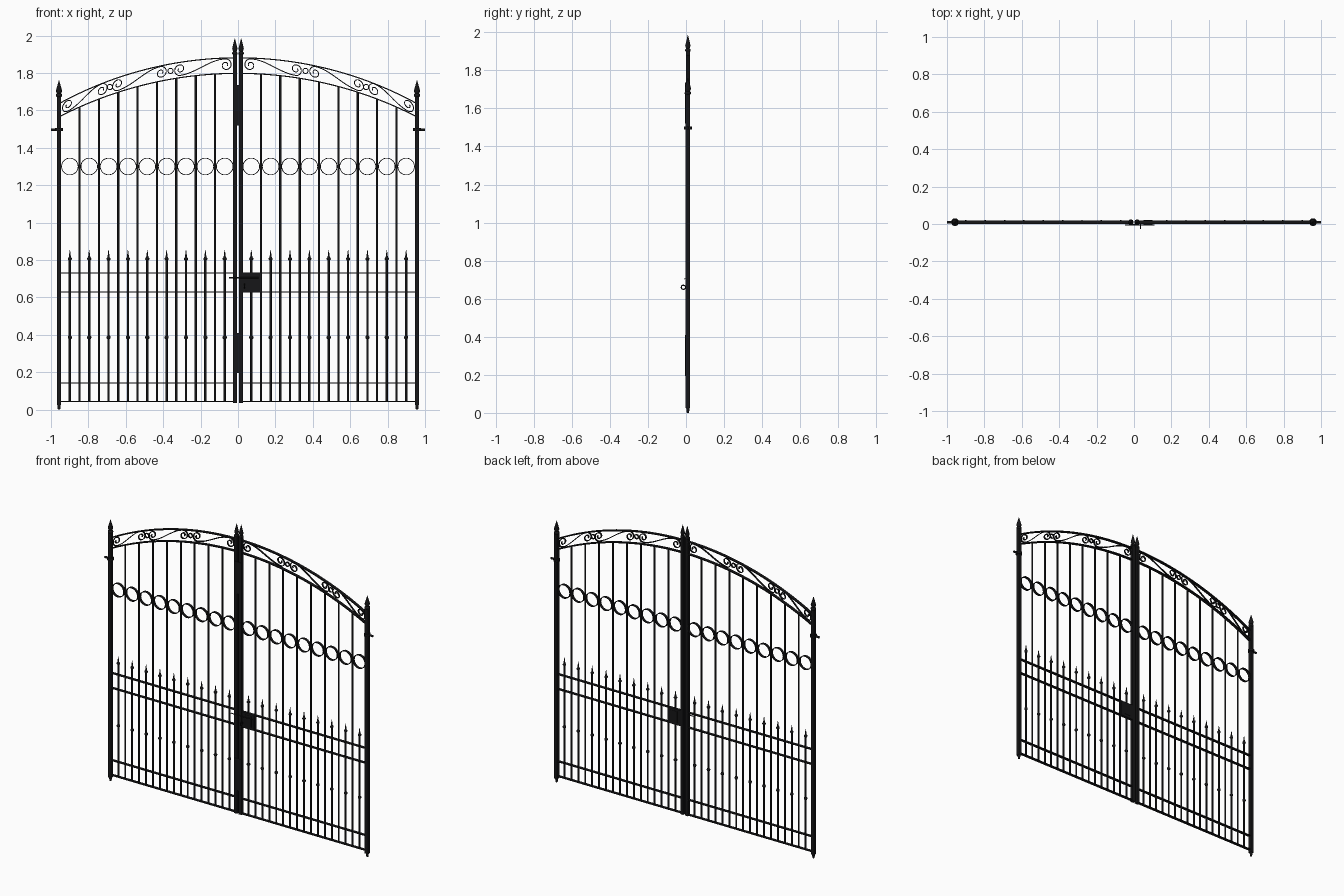
import bpy, bmesh, math
from mathutils import Matrix, Vector

cube = bpy.data.objects.get("Cube")
if cube:
    bpy.data.objects.remove(cube, do_unlink=True)

Y = 0.01           # centre plane of the leaves
HALF = 0.957       # outer post position
STEP = 0.1035      # bar spacing
FIRST = 0.071      # first spear position


def material(name, color):
    m = bpy.data.materials.new(name)
    m.use_nodes = True
    m.diffuse_color = (*color, 1)
    m.node_tree.nodes["Principled BSDF"].inputs["Base Color"].default_value = (*color, 1)
    return m


iron = material("black iron", (0.008, 0.008, 0.009))


def finish(name, bm, mirror=True, smooth=False):
    """Turn a bmesh into an object, mirrored to the other leaf if wanted."""
    bmesh.ops.recalc_face_normals(bm, faces=bm.faces)
    mesh = bpy.data.meshes.new(name)
    bm.to_mesh(mesh)
    bm.free()
    mesh.materials.append(iron)
    ob = bpy.data.objects.new(name, mesh)
    bpy.context.collection.objects.link(ob)
    if smooth:
        bpy.ops.object.select_all(action='DESELECT')
        ob.select_set(True)
        bpy.context.view_layer.objects.active = ob
        bpy.ops.object.shade_smooth_by_angle(angle=math.radians(50))
    if mirror:
        ob.modifiers.new("other_leaf", 'MIRROR').use_axis[0] = True


def box(bm, x0, x1, y0, y1, z0, z1):
    size = Matrix.Diagonal((x1 - x0, y1 - y0, z1 - z0, 1))
    place = Matrix.Translation(((x0 + x1) / 2, (y0 + y1) / 2, (z0 + z1) / 2))
    bmesh.ops.create_cube(bm, size=1, matrix=place @ size)


def lathe(bm, profile, origin, axis='Z', sides=10):
    """Revolve (radius, height) points around an axis through origin."""
    turn = Matrix.Rotation(math.pi / 2, 4, 'Y') if axis == 'X' else Matrix.Identity(4)
    place = Matrix.Translation(origin) @ turn
    rings = []
    for r, h in profile:
        angles = [2 * math.pi * i / sides for i in range(sides)]
        rings.append([bm.verts.new(place @ Vector((r * math.cos(a), r * math.sin(a), h)))
                      for a in angles])
    for low, high in zip(rings, rings[1:]):
        for i in range(sides):
            j = (i + 1) % sides
            bm.faces.new((low[i], low[j], high[j], high[i]))
    bm.faces.new(rings[0])
    bm.faces.new(rings[-1])


def rod(bm, x, z0, z1, r):
    lathe(bm, [(r, z0), (r, z1)], (x, Y, 0))


def band(bm, path, thick, depth, closed=False):
    """Flat iron strip following a path of (x, z) points."""
    pts = [Vector(p) for p in path]
    n = len(pts)
    rings = []
    for i, p in enumerate(pts):
        a = pts[(i - 1) % n] if closed or i else p
        b = pts[(i + 1) % n] if closed or i < n - 1 else p
        t = (b - a).normalized()
        side = Vector((-t.y, t.x)) * thick / 2
        rings.append([bm.verts.new(((p + s * side).x, Y + d * depth / 2, (p + s * side).y))
                      for s, d in ((1, -1), (1, 1), (-1, 1), (-1, -1))])
    pairs = list(zip(rings, rings[1:])) + ([(rings[-1], rings[0])] if closed else [])
    for r, q in pairs:
        for i in range(4):
            j = (i + 1) % 4
            bm.faces.new((r[i], r[j], q[j], q[i]))
    if not closed:
        bm.faces.new(rings[0])
        bm.faces.new(rings[-1])


def circle(x, z, r, n):
    return [(x + r * math.cos(2 * math.pi * i / n), z + r * math.sin(2 * math.pi * i / n))
            for i in range(n)]


def arch(x, crown, rise):
    """Height of a circular arch at x."""
    radius = (HALF ** 2 + rise ** 2) / (2 * rise)
    return crown - radius + math.sqrt(radius ** 2 - x * x)


def upper(x):
    return arch(x, 1.881, 0.245)


def lower(x):
    return arch(x, 1.798, 0.233)


def middle(x):
    return (upper(x) + lower(x)) / 2 + 0.004


# Posts
bm = bmesh.new()
box(bm, HALF - 0.0115, HALF + 0.0115, Y - 0.0115, Y + 0.0115, 0.025, 1.68)
finish("outer_posts", bm)
bm = bmesh.new()
box(bm, 0.006, 0.028, Y - 0.011, Y + 0.011, 0.036, 1.91)
finish("meeting_posts", bm)

# Pointed finials and tapered feet
spike = [(0.01, 0), (0.017, 0.006), (0.017, 0.014), (0.011, 0.02), (0.017, 0.034), (0.001, 0.09)]
bm = bmesh.new()
lathe(bm, spike, (HALF, Y, 1.67), sides=14)
lathe(bm, [(r * 0.85, h) for r, h in spike], (0.017, Y, 1.895), sides=14)
finish("post_finials", bm, smooth=True)
bm = bmesh.new()
lathe(bm, [(0.006, 0), (0.008, 0.012), (0.01, 0.03)], (HALF, Y, 0))
finish("post_feet", bm, smooth=True)

# Hinge pins with collars
bm = bmesh.new()
lathe(bm, [(0.007, -0.06), (0.007, 0.0)], (1, Y, 1.497), axis='X')
lathe(bm, [(0.021, -0.008), (0.021, 0.008)], (HALF, Y, 1.497), sides=14)
finish("hinge_pins", bm, smooth=True)

# Horizontal flat rails
bm = bmesh.new()
for z in (0.043, 0.143, 0.63, 0.73):
    box(bm, 0.017, HALF, Y - 0.01, Y + 0.01, z - 0.0025, z + 0.0025)
finish("flat_rails", bm)

# Long bars reaching the lower arch
bm = bmesh.new()
for i in range(8):
    x = FIRST + STEP * (i + 0.5)
    rod(bm, x, 0.043, lower(x), 0.006)
finish("long_bars", bm, smooth=True)

# Short spears with beads and points
bm = bmesh.new()
tips = bmesh.new()
point = [(0.006, 0), (0.006, 0.012), (0.011, 0.018), (0.011, 0.024), (0.006, 0.03), (0.001, 0.068)]
bead = [(0.006, -0.01), (0.011, -0.004), (0.011, 0.004), (0.006, 0.01)]
for i in range(9):
    x = FIRST + STEP * i
    rod(bm, x, 0.043, 0.79, 0.006)
    lathe(tips, point, (x, Y, 0.785))
    lathe(tips, bead, (x, Y, 0.386))
finish("spear_bars", bm, smooth=True)
finish("spear_tips", tips, smooth=True)

# Ring row
bm = bmesh.new()
for i in range(9):
    band(bm, circle(FIRST + STEP * i, 1.3, 0.0445, 32), 0.004, 0.018, closed=True)
finish("ring_row", bm, smooth=True)

# Arched top rails
bm = bmesh.new()
for height in (upper, lower):
    xs = [0.017 + (HALF - 0.017) * i / 32 for i in range(33)]
    band(bm, [(x, height(x)) for x in xs], 0.006, 0.02)
finish("arched_rails", bm, smooth=True)


def scroll(inner, outer, r=0.033, eye=0.008, turns=1.35, n=32):
    """S-shaped scroll between two spiral centres along the arch."""
    path = []
    for i in range(n):
        t = i / n
        a = math.pi / 2 + 2 * math.pi * turns * (1 - t)
        s = eye + (r - eye) * t
        path.append((inner + s * math.cos(a), s * math.sin(a)))
    path += [(inner + (outer - inner) * i / 16, r * math.cos(math.pi * i / 16)) for i in range(16)]
    for i in range(n + 1):
        t = i / n
        a = -math.pi / 2 + 2 * math.pi * turns * t
        s = r + (eye - r) * t
        path.append((outer + s * math.cos(a), s * math.sin(a)))
    return [(x, middle(x) + v) for x, v in path]


# Scrollwork between the arches
bm = bmesh.new()
for inner, outer in ((0.065, 0.31), (0.412, 0.642), (0.728, 0.91)):
    band(bm, scroll(inner, outer), 0.005, 0.01)
for x in (0.361, 0.685):
    band(bm, circle(x, middle(x), 0.014, 20), 0.005, 0.01, closed=True)
finish("scrollwork", bm, smooth=True)

# Cover plates over the gap between the leaves
bm = bmesh.new()
for z in (0.195, 1.52):
    box(bm, -0.028, 0.024, Y - 0.0145, Y - 0.01, z, z + 0.215)
finish("cover_plates", bm, mirror=False)

# Lock case with raised plate, latch and handle
bm = bmesh.new()
box(bm, 0.02, 0.12, Y - 0.01, Y + 0.01, 0.63, 0.732)
box(bm, 0.05, 0.1, Y - 0.012, Y + 0.012, 0.645, 0.72)
finish("lock_case", bm, mirror=False)
bm = bmesh.new()
lathe(bm, [(0.003, -0.048), (0.003, 0.11)], (0, Y - 0.016, 0.705), axis='X')
finish("latch_rod", bm, mirror=False, smooth=True)
bpy.ops.mesh.primitive_torus_add(major_segments=20, minor_segments=6, major_radius=0.011,
                                 minor_radius=0.003, location=(0.035, -0.014, 0.66),
                                 rotation=(0, math.pi / 2, 0))
handle = bpy.context.object
handle.name = "handle_ring"
handle.data.materials.append(iron)
bpy.ops.object.shade_smooth_by_angle()
